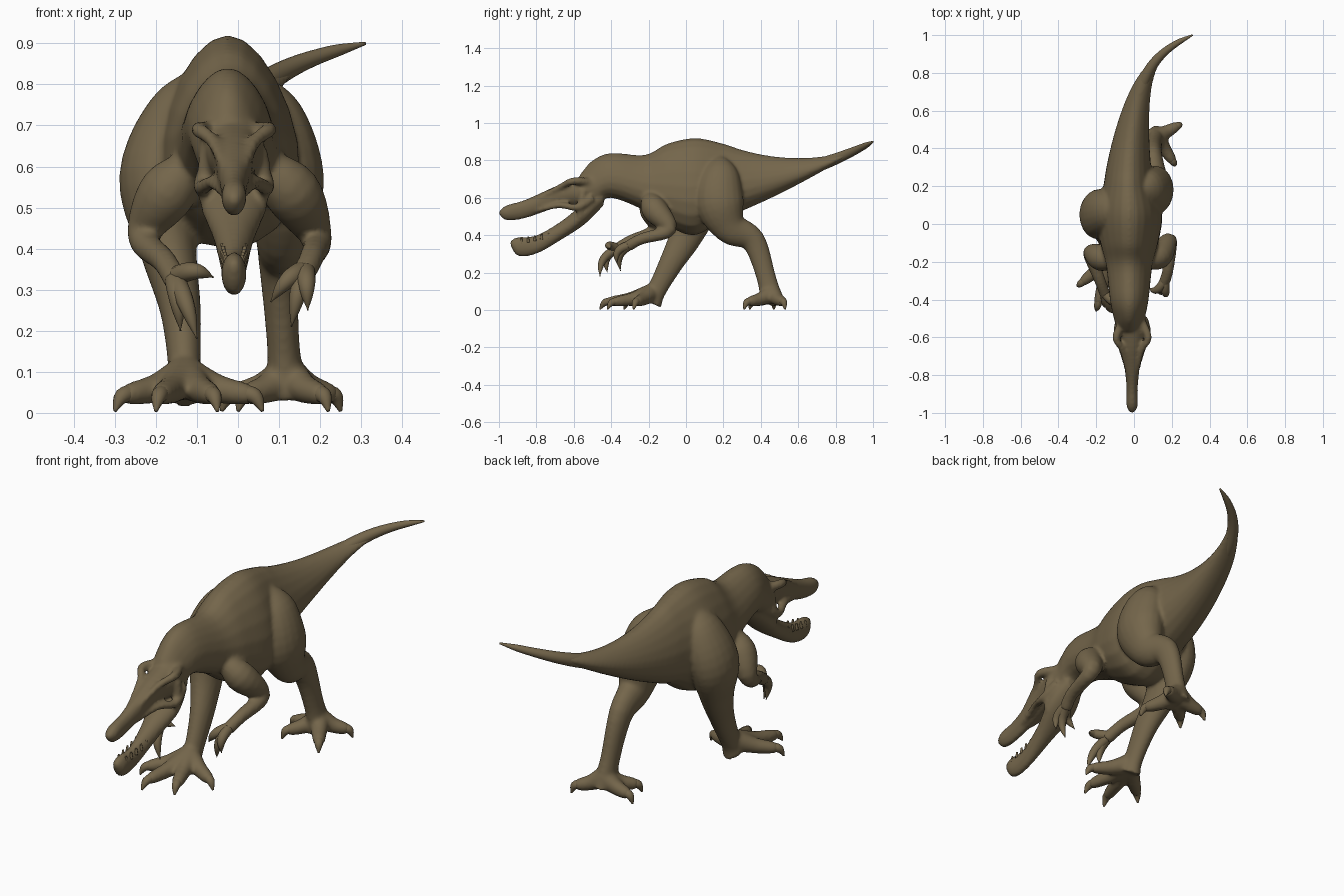
import bpy, bmesh, math
from mathutils import Vector

cube = bpy.data.objects.get("Cube")
if cube:
    bpy.data.objects.remove(cube, do_unlink=True)

hide = bpy.data.materials.new("olive brown hide")
hide.use_nodes = True
colour = (.175, .132, .07, 1)
hide.diffuse_color = colour
hide.node_tree.nodes["Principled BSDF"].inputs["Base Color"].default_value = colour


def spline(rows, steps):
    """Smoothly interpolate rows of numbers, passing through every row."""
    padded = [rows[0], *rows, rows[-1]]
    smooth = []
    for before, start, end, after in zip(padded, padded[1:], padded[2:], padded[3:]):
        for step in range(steps):
            t = step / steps
            ease = t * t * (3 - 2 * t)
            leave, arrive = t * (1 - t) ** 2 / 2, t * t * (t - 1) / 2
            smooth.append([b + (c - b) * ease + (c - a) * leave + (d - b) * arrive
                           for a, b, c, d in zip(before, start, end, after)])
    return smooth + [list(rows[-1])]


def tube(bm, rows, upright=False, taper=0, sides=20, steps=5):
    """Loft ellipses along rows of (x, y, z, half width, half depth)."""
    path = spline(rows, steps)
    centres = [Vector(row[:3]) for row in path]
    chord = (centres[-1] - centres[0]).normalized()
    sideways = Vector((0, 1, 0)) if abs(chord.x) > .7 else Vector((1, 0, 0))
    rings = []
    for i, (centre, row) in enumerate(zip(centres, path)):
        if upright:
            side, up = Vector((1, 0, 0)), Vector((0, 0, 1))
        else:
            ahead = centres[min(i + 1, len(centres) - 1)]
            heading = (ahead - centres[max(i - 1, 0)]).normalized()
            side = (sideways - heading * sideways.dot(heading)).normalized()
            up = heading.cross(side)
        width, depth = max(row[3], .002), max(row[4], .002)
        ring = []
        for k in range(sides):
            c, s = math.cos(math.tau * k / sides), math.sin(math.tau * k / sides)
            ring.append(bm.verts.new(centre + side * width * c * (1 - taper * s) + up * depth * s))
        rings.append(ring)
    faces = [bm.faces.new(rings[0]), bm.faces.new(rings[-1])]
    for ring, following in zip(rings, rings[1:]):
        for k in range(sides):
            n = (k + 1) % sides
            faces.append(bm.faces.new((ring[k], following[k], following[n], ring[n])))
    bmesh.ops.recalc_face_normals(bm, faces=faces)


def limb(bm, path, radii, depth=1, sides=20):
    """Loft a limb through joints, each with its own radius."""
    tube(bm, [(*joint, r, r * depth) for joint, r in zip(path, radii)], sides=sides)


def finish(name, bm):
    """Turn the built geometry into a smooth shaded object."""
    mesh = bpy.data.meshes.new(name)
    bm.to_mesh(mesh)
    bm.free()
    mesh.materials.append(hide)
    for face in mesh.polygons:
        face.use_smooth = True
    obj = bpy.data.objects.new(name, mesh)
    bpy.context.collection.objects.link(obj)
    return obj


body = bmesh.new()
claws = bmesh.new()
middle = -.01


def tail_centre(t):
    """Centre line of the tail, from the hips (t = 0) to its bent tip (t = 1)."""
    return -.03 + .15 * t ** 2 + .19 * t ** 8, .2 + .8 * t, .69 + .21 * t ** 2


# Tail, trunk and neck in one sweep
tail = [(*tail_centre(1 - t), .13 * t ** .85, .2 * t ** 1.5) for t in (i / 10 for i in range(11))]
trunk = [(.05, .66, .17, .26), (-.1, .67, .15, .22), (-.22, .68, .12, .15),
         (-.4, .72, .1, .12), (-.5, .68, .08, .12), (-.57, .64, .06, .08)]
tube(body, tail + [(-.025, *section) for section in trunk], upright=True, taper=.25)

# Slim round tail end
tail_end = bmesh.new()
ends = [.6 + .04 * i for i in range(11)]
limb(tail_end, [tail_centre(t) for t in ends], [.004 + .052 * (1 - t) ** .5 for t in ends])
finish("tail_end", tail_end)

# Upper head with long snout, then the open lower jaw
skull = [(-.46, .66, .07, .11), (-.57, .63, .07, .08), (-.68, .61, .05, .06),
         (-.86, .54, .03, .05), (-.96, .52, .03, .04), (-1, .52, .01, .01)]
jaw = [(-.44, .61, .05, .05), (-.54, .52, .08, .06), (-.66, .43, .05, .05),
       (-.8, .35, .03, .05), (-.9, .34, .03, .05), (-.94, .36, .01, .01)]
for part, taper in ((skull, -.1), (jaw, 0)):
    tube(body, [(middle, *section) for section in part], upright=True, taper=taper)

# Brow crests, upper lips and jaw hinges on both sides of the head
brow = [(.04, -.5, .68), (.085, -.6, .69), (.05, -.67, .66), (.02, -.8, .59)]
lip = [(.06, -.5, .6), (.08, -.58, .55), (.05, -.68, .56), (.02, -.8, .53)]
hinge = [(.06, -.55, .64), (.07, -.56, .56), (.06, -.57, .48)]
for mirror in (-1, 1):
    for ridge in (brow, lip, hinge):
        path = [(middle + mirror * x, y, z) for x, y, z in ridge]
        limb(body, path, [.024 - .004 * i for i in range(len(path))])

# Hind legs: the right one strides forward, the left one pushes back
leg_radii = (.03, .08, .1, .07, .05, .04, .05)
right_leg = [(-.08, .08, .82), (-.14, .07, .73), (-.19, .05, .57), (-.17, 0, .4),
             (-.14, -.08, .25), (-.13, -.16, .1), (-.13, -.19, .04)]
left_leg = [(.03, .17, .81), (.08, .18, .72), (.11, .18, .57), (.11, .24, .44),
            (.1, .36, .37), (.11, .43, .17), (.12, .46, .04)]
for leg in (right_leg, left_leg):
    limb(body, leg, leg_radii, depth=1.3)

# Arms from shoulder to palm
arm_radii = (.03, .07, .04, .03, .03)
right_arm = [(-.09, -.2, .62), (-.17, -.18, .54), (-.23, -.16, .43),
             (-.18, -.3, .37), (-.15, -.38, .32)]
left_arm = [(.05, -.2, .62), (.13, -.17, .54), (.19, -.09, .43),
            (.18, -.24, .38), (.16, -.31, .34)]
for arm in (right_arm, left_arm):
    limb(body, arm, arm_radii)

# Toes spread from each foot and end in hooked claws
right_toes = [(-.3, -.33), (-.2, -.46), (-.05, -.42), (.06, -.28)]
left_toes = [(.25, .53), (.22, .31), (0, .34), (-.04, .47)]
for leg, toes in ((right_leg, right_toes), (left_leg, left_toes)):
    foot = Vector(leg[-1])
    for x, y in toes:
        def toe_point(reach, height):
            spot = foot.lerp(Vector((x, y, 0)), reach)
            return spot.x, spot.y, height
        limb(body, [toe_point(0, .09), toe_point(.4, .06), toe_point(.8, .045), toe_point(.9, .04)],
             (.05, .036, .026, .01))
        limb(claws, [toe_point(.7, .05), toe_point(.9, .04), toe_point(1, .004)],
             (.02, .019, .004), sides=12)

# Bowed fingers that narrow into claws
right_fingers = [(-.06, -.4, .33), (-.1, -.46, .18), (-.14, -.42, .2)]
left_fingers = [(.08, -.34, .27), (.13, -.35, .21), (.17, -.37, .25)]
for arm, fingers in ((right_arm, right_fingers), (left_arm, left_fingers)):
    palm = Vector(arm[-1]).lerp(Vector(arm[-2]), .2)
    for tip in fingers:
        path, radii = [], []
        for i in range(6):
            t = i / 5
            bow = Vector((0, -.03, .015)) * math.sin(math.pi * t)
            path.append(palm.lerp(Vector(tip), t) + bow)
            radii.append(.024 * (1 - t ** 3))
        limb(claws, path, radii, sides=12)

# Fuse the overlapping body parts into one soft skin
skin = finish("body", body)
fuse = skin.modifiers.new("one skin", "REMESH")
fuse.mode = "VOXEL"
fuse.voxel_size = .0085
fuse.use_smooth_shade = True
soften = skin.modifiers.new("soften", "SMOOTH")
soften.factor = .5
soften.iterations = 8
finish("toe_and_finger_claws", claws)

# Short blunt teeth along the lower jaw
teeth = bmesh.new()
for mirror in (-1, 1):
    for i in range(6):
        y = -.7 - .036 * i
        x = middle + mirror * (.03 - .002 * i)
        gum = .42 - .007 * i
        limb(teeth, [(x, y, gum - .03), (x, y, gum)], (.009, .004), sides=8)
finish("teeth", teeth)
